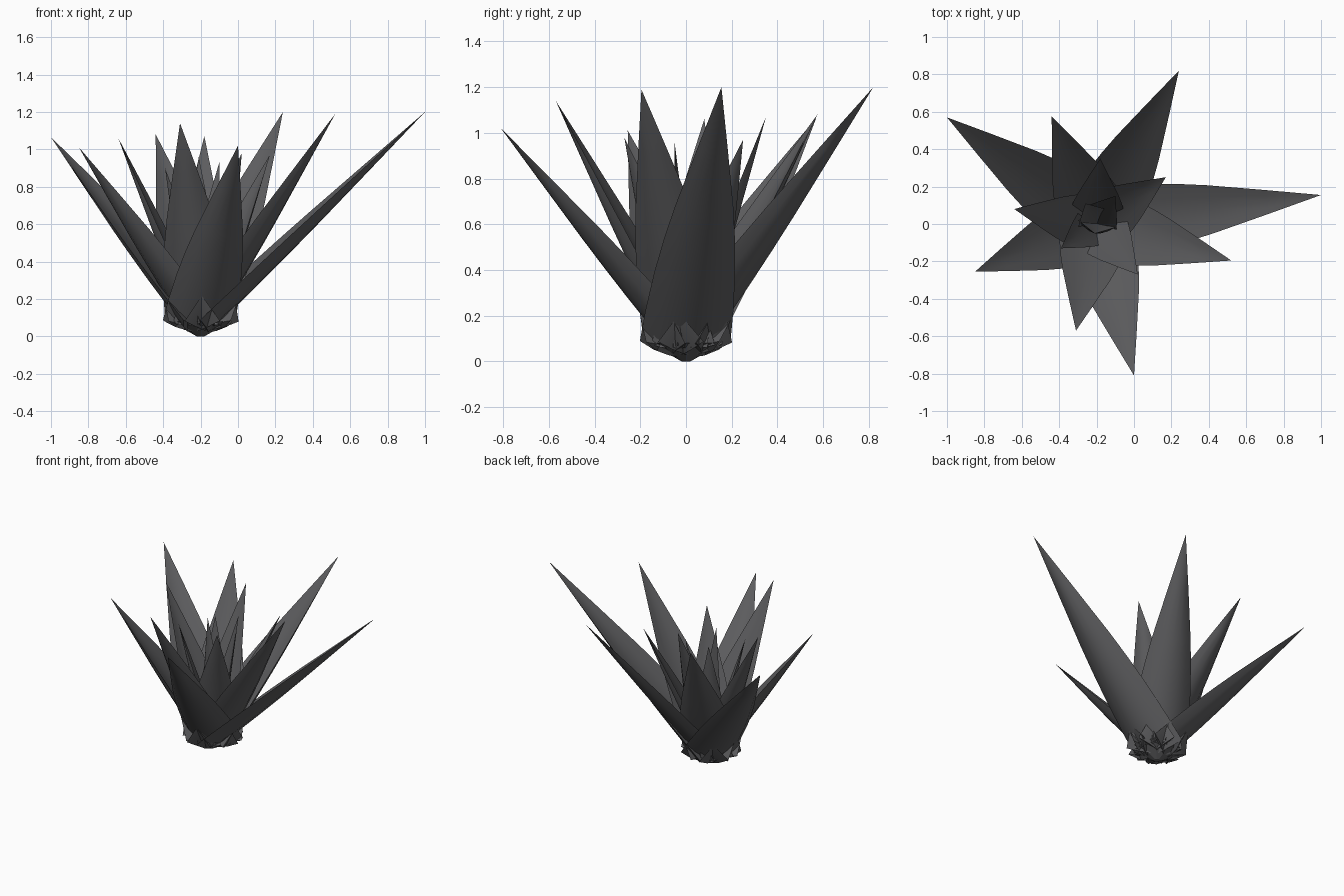
import bpy, bmesh, math
from mathutils import Vector

if "Cube" in bpy.data.objects:
    bpy.data.objects.remove(bpy.data.objects["Cube"])

gray = bpy.data.materials.new("dark gray")
gray.diffuse_color = (0.11, 0.11, 0.115, 1)
gray.use_nodes = True
gray.node_tree.nodes["Principled BSDF"].inputs["Base Color"].default_value = gray.diffuse_color
CENTRE = Vector((-0.2, 0, 0.06))


def finish(name, bm, angle=35):
    bmesh.ops.recalc_face_normals(bm, faces=bm.faces)
    mesh = bpy.data.meshes.new(name)
    bm.to_mesh(mesh)
    bm.free()
    mesh.materials.append(gray)
    obj = bpy.data.objects.new(name, mesh)
    bpy.context.collection.objects.link(obj)
    bpy.ops.object.select_all(action='DESELECT')
    obj.select_set(True)
    bpy.context.view_layer.objects.active = obj
    bpy.ops.object.shade_smooth_by_angle(angle=math.radians(angle))
    return obj


# crescent cross-section: convex outer side, shallow channel inside
SECTION = [(-0.5, 0.10), (-0.36, -0.03), (-0.19, -0.12), (0, -0.15),
           (0.19, -0.12), (0.36, -0.03), (0.5, 0.10),
           (0.25, 0.04), (0, 0.01), (-0.25, 0.04)]
# position along the leaf, width relative to its base
TAPER = [(0, 1.0), (0.12, 0.97), (0.27, 0.89), (0.4, 0.78),
         (0.52, 0.65), (0.76, 0.33)]


def leaf(name, tip, width):
    tip = Vector(tip)
    axis = (tip - CENTRE).normalized()
    out = Vector((tip.x - CENTRE.x, tip.y - CENTRE.y, 0)).normalized()
    side = Vector((-out.y, out.x, 0))
    inner = axis.cross(side)
    if inner.dot(out) > 0:
        inner = -inner
    bm = bmesh.new()
    rings = []
    for t, k in TAPER:
        p = CENTRE.lerp(tip, t)
        rings.append([bm.verts.new(p + (side * a + inner * b) * width * k)
                      for a, b in SECTION])
    end = bm.verts.new(tip)
    n = len(SECTION)
    for i in range(n):
        j = (i + 1) % n
        for lo, hi in zip(rings, rings[1:]):
            bm.faces.new((lo[i], lo[j], hi[j], hi[i]))
        bm.faces.new((rings[-1][i], rings[-1][j], end))
    bm.faces.new(rings[0])
    finish(name, bm)


# large spreading leaves
OUTER = [(1.0, 0.155, 1.2), (0.52, -0.195, 1.19), (0.0, -0.81, 1.02),
         (-0.31, -0.57, 1.14), (-0.85, -0.255, 1.01), (-1.0, 0.57, 1.065),
         (-0.44, 0.575, 1.08), (0.24, 0.82, 1.2)]
# upright middle leaves
MIDDLE = [(-0.64, 0.08, 1.06), (-0.18, 0.35, 1.07), (0.17, 0.25, 0.97),
          (0.02, -0.27, 0.98)]
# short leaves at the heart
HEART = [(-0.39, -0.13, 0.9), (-0.26, 0.11, 0.9), (-0.1, 0.15, 0.93),
         (-0.21, -0.05, 0.96)]
for label, tips, w in (("outer", OUTER, 0.4), ("middle", MIDDLE, 0.33),
                       ("heart", HEART, 0.24)):
    for i, tip in enumerate(tips):
        leaf(f"{label}_leaf_{i + 1}", tip, w)

# jagged ring of stubby leaf ends around the base
bm = bmesh.new()
for i in range(12):
    a = math.tau * (i + 0.3) / 12
    r = 0.13 + 0.03 * (i % 2)
    out = Vector((math.cos(a), math.sin(a), 0))
    side = Vector((-out.y, out.x, 0))
    tip = Vector((-0.2, 0, 0.21 - 0.06 * (i % 3))) + out * r
    mid = Vector((-0.2, 0, 0.06)) + out * 0.08
    base = [bm.verts.new(mid + side * 0.06), bm.verts.new(mid + out * 0.07),
            bm.verts.new(mid - side * 0.06), bm.verts.new(mid - out * 0.06 - Vector((0, 0, 0.045)))]
    end = bm.verts.new(tip)
    bm.faces.new(base)
    for j in range(4):
        bm.faces.new((base[j], base[(j + 1) % 4], end))
finish("base_spikes", bm, 20)

# small pointed root under the plant
bm = bmesh.new()
bmesh.ops.create_cone(bm, cap_ends=True, segments=8, radius1=0.02, radius2=0.16, depth=0.08)
bmesh.ops.translate(bm, verts=bm.verts, vec=(-0.2, 0, 0.04))
finish("root", bm, 20)
